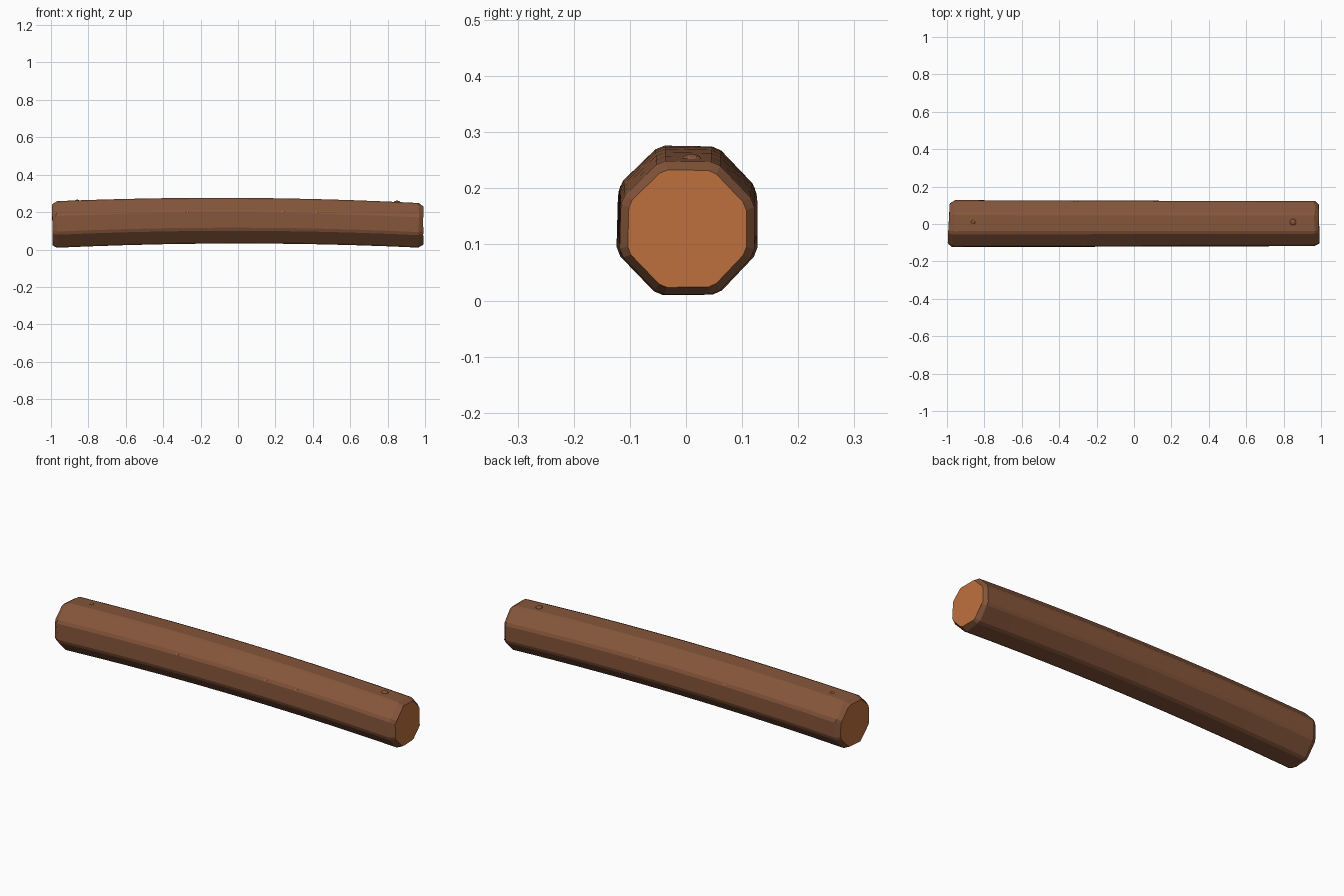
import bpy, bmesh, math, random
from mathutils import Vector, Matrix

random.seed(4)
cube = bpy.data.objects.get("Cube")
if cube:
    bpy.data.objects.remove(cube, do_unlink=True)


def material(name, colour):
    mat = bpy.data.materials.new(name)
    mat.use_nodes = True
    mat.diffuse_color = (*colour, 1)
    mat.node_tree.nodes["Principled BSDF"].inputs["Base Color"].default_value = (*colour, 1)
    return mat


BARK = material("brown bark", (0.235, 0.092, 0.043))
WOOD = material("orange cut wood", (0.52, 0.162, 0.048))


def finish(bm, name, mats):
    bmesh.ops.recalc_face_normals(bm, faces=bm.faces)
    mesh = bpy.data.meshes.new(name)
    bm.to_mesh(mesh)
    bm.free()
    for mat in mats:
        mesh.materials.append(mat)
    obj = bpy.data.objects.new(name, mesh)
    bpy.context.collection.objects.link(obj)
    return obj


def centre(x):
    """Arched centre line of the log."""
    return Vector((x, 0.002, 0.154 - 0.024 * (x + 0.05) ** 2))


def radius(x):
    """Corner radius, thicker towards the left end of the arch."""
    return 0.1285 - 0.003 * x


# Octagon whose corners are each split by a narrow uneven bevel
ANGLES = []
for k in range(8):
    corner = 22.5 + 45 * k + random.uniform(-2, 2)
    ANGLES += [math.radians(corner - 4), math.radians(corner + 4)]


def ring(bm, x, scale=1.0, tilt=0.0, jitter=0.0):
    verts = []
    for a in ANGLES:
        r = radius(x) * scale
        y, z = r * math.cos(a), r * math.sin(a)
        dx = tilt * y + random.uniform(-jitter, jitter)
        verts.append(bm.verts.new(centre(x) + Vector((dx, y, z))))
    return verts


# Log: arched body with chamfered rims and cut ends
bm = bmesh.new()
rings = [ring(bm, -0.989, 0.88, 0.05, 0.003), ring(bm, -0.965, 1, 0.04, 0.006)]
rings += [ring(bm, -0.8 + 0.2 * i) for i in range(9)]
rings += [ring(bm, 0.965, 1, 0, 0.006), ring(bm, 0.989, 0.88, -0.02, 0.003)]
for a, b in zip(rings, rings[1:]):
    for i in range(len(a)):
        j = (i + 1) % len(a)
        bm.faces.new((a[i], a[j], b[j], b[i]))
for end in (rings[0], rings[-1]):
    bm.faces.new(end).material_index = 1
finish(bm, "log", (BARK, WOOD))


def surface(x, degrees, lift=0.0):
    """Point on a flat side of the log, and its outward direction."""
    a = math.radians(degrees)
    out = Vector((0, math.cos(a), math.sin(a)))
    return centre(x) + out * (radius(x) * 0.925 + lift), out


# Knots: low domes on the top side
for name, x, size in (("right_knot", -0.86, 0.012), ("left_knot", 0.85, 0.018)):
    bm = bmesh.new()
    bmesh.ops.create_icosphere(bm, subdivisions=2, radius=size)
    pos, out = surface(x, 90)
    bm.transform(Matrix.Translation(pos + Vector((0, 0.008, 0))) @ Matrix.Diagonal((1, 1, 0.6, 1)))
    finish(bm, name, (BARK,))

# Chips: thin slivers of bare wood along the sides
CHIPS = [(-0.27, 157), (0.24, 157), (-0.08, 135), (0.42, 157), (-0.58, 135), (-0.31, 22), (0.2, 22)]
for n, (x, angle) in enumerate(CHIPS):
    bm = bmesh.new()
    bmesh.ops.create_cone(bm, cap_ends=True, segments=6, radius1=0.015, radius2=0.01, depth=0.004)
    pos, out = surface(x, angle, 0.001 if angle == 135 else 0.008)
    turn = out.to_track_quat("Z", "X").to_matrix().to_4x4()
    side = Matrix.Diagonal((1, 0.25, 1, 1)) if abs((turn @ Vector((1, 0, 0))).x) > 0.5 else Matrix.Diagonal((0.25, 1, 1, 1))
    bm.transform(Matrix.Translation(pos) @ turn @ side)
    finish(bm, f"wood_chip_{n + 1}", (WOOD,))
